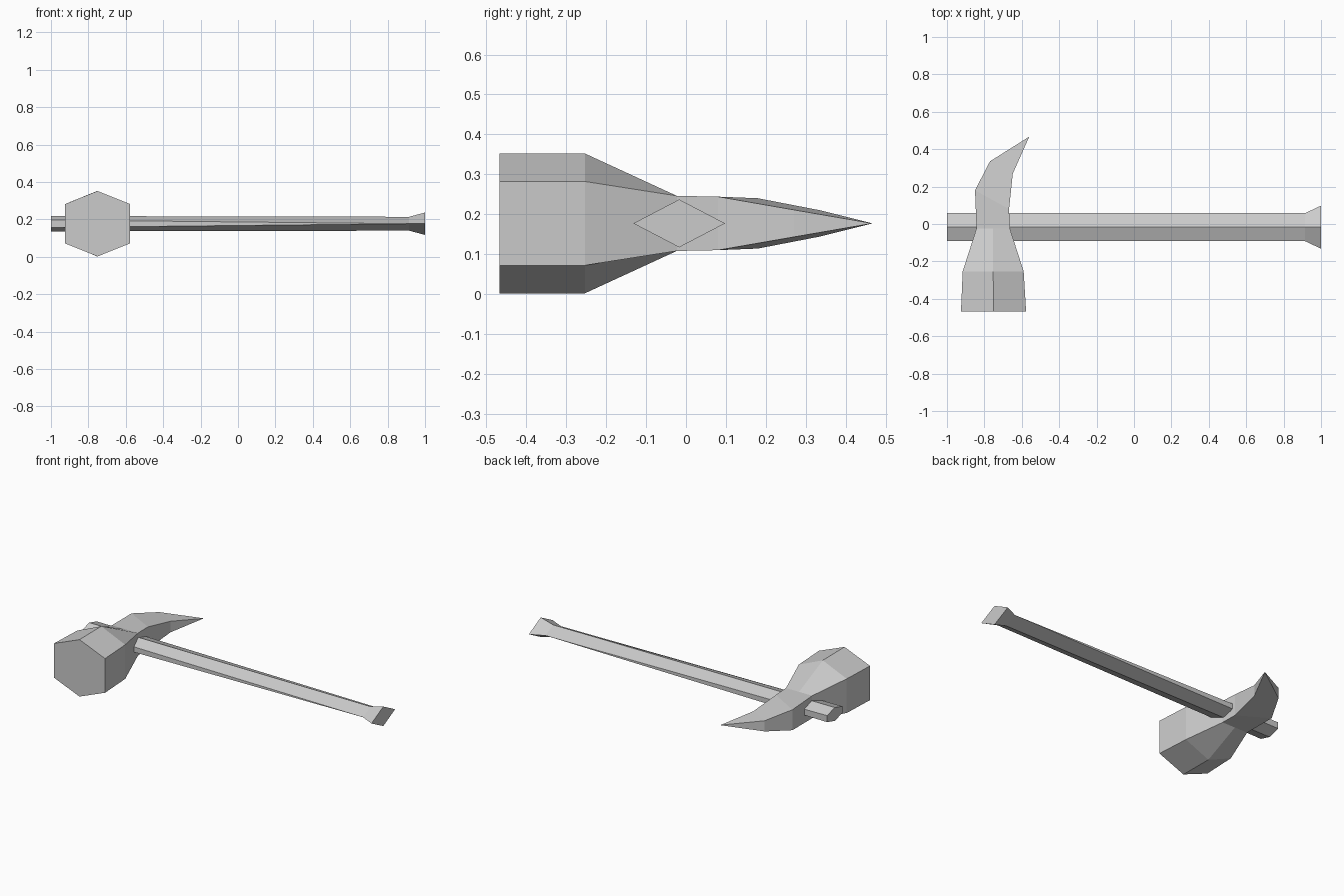
import bpy
import bmesh
from mathutils import Vector

cube = bpy.data.objects.get("Cube")
if cube:
    bpy.data.objects.remove(cube, do_unlink=True)

MID_Z = 0.177  # height of the horizontal symmetry plane

grey = bpy.data.materials.new("plain_grey")
grey.use_nodes = True
colour = (0.6, 0.6, 0.6, 1.0)
grey.diffuse_color = colour
grey.node_tree.nodes["Principled BSDF"].inputs["Base Color"].default_value = colour


def loft(name, rings):
    """Skin a row of equal-sized rings, cap the ends and merge collapsed points."""
    bm = bmesh.new()
    rows = [[bm.verts.new(p) for p in ring] for ring in rings]
    n = len(rows[0])
    for a, b in zip(rows, rows[1:]):
        for i in range(n):
            j = (i + 1) % n
            bm.faces.new((a[i], a[j], b[j], b[i]))
    bm.faces.new(rows[0])
    bm.faces.new(rows[-1])
    bmesh.ops.remove_doubles(bm, verts=bm.verts[:], dist=0.0005)
    bmesh.ops.recalc_face_normals(bm, faces=bm.faces[:])
    mesh = bpy.data.meshes.new(name)
    bm.to_mesh(mesh)
    bm.free()
    mesh.materials.append(grey)
    obj = bpy.data.objects.new(name, mesh)
    bpy.context.collection.objects.link(obj)
    return obj


def six_sided(left, right, side_left, side_right, ridge):
    """Ring from two plan points, their half heights and the ridge half height."""
    l, r = Vector((*left, MID_Z)), Vector((*right, MID_Z))
    m = (l + r) / 2
    up = Vector((0, 0, 1))
    return [m + up * ridge, r + up * side_right, r - up * side_right,
            m - up * ridge, l - up * side_left, l + up * side_left]


# Head: hexagonal hammer face, narrow waist, curved pick ending in a point
tip = (-0.56, 0.467)
loft("hammer_head", [
    six_sided((-0.925, -0.467), (-0.577, -0.467), 0.105, 0.105, 0.175),
    six_sided((-0.916, -0.253), (-0.59, -0.253), 0.105, 0.105, 0.175),
    six_sided((-0.842, -0.023), (-0.664, -0.023), 0.069, 0.069, 0.069),
    six_sided((-0.85, 0.18), (-0.668, 0.08), 0.063, 0.067, 0.065),
    six_sided((-0.77, 0.335), (-0.648, 0.27), 0.033, 0.034, 0.0335),
    six_sided(tip, tip, 0, 0, 0),
])

# Handle: flattened hexagon tapering to a diamond, with a flared end
AXIS_Y = -0.017
loft("handle", [
    six_sided((x, AXIS_Y - w), (x, AXIS_Y + w), side, side, ridge)
    for x, w, side, ridge in [
        (-1.0, 0.075, 0.02, 0.041),
        (0.915, 0.075, 0.0, 0.037),
        (1.0, 0.115, 0.0, 0.06),
    ]
])
